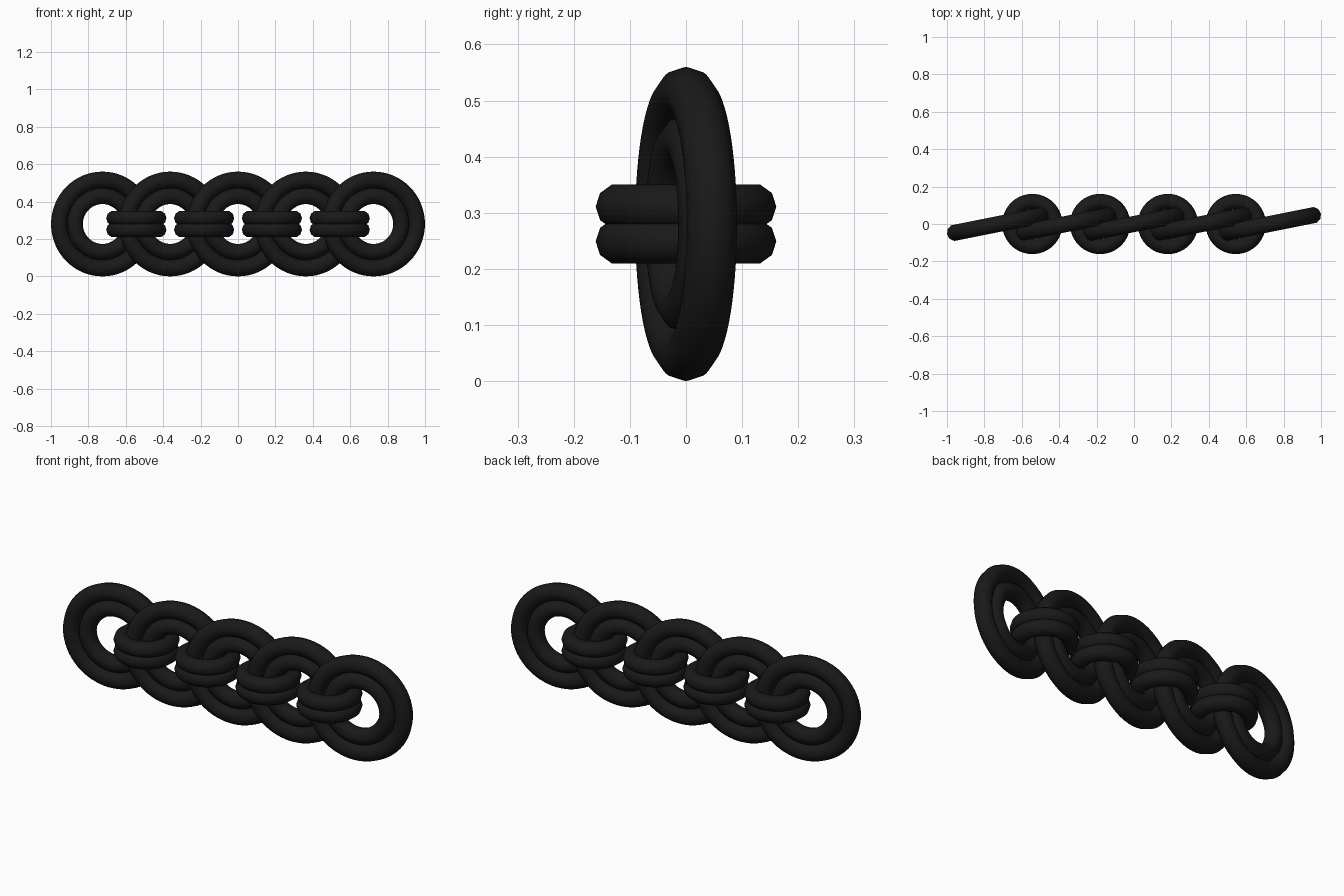
import bpy
from math import radians

if "Cube" in bpy.data.objects:
    bpy.data.objects.remove(bpy.data.objects["Cube"])

black = bpy.data.materials.new("black_metal")
black.diffuse_color = (0.01, 0.01, 0.01, 1)
black.use_nodes = True
black.node_tree.nodes["Principled BSDF"].inputs["Base Color"].default_value = black.diffuse_color


def ring(name, location, rotation, major, minor):
    bpy.ops.mesh.primitive_torus_add(
        location=location, rotation=rotation, major_segments=64,
        minor_segments=10, major_radius=major, minor_radius=minor)
    obj = bpy.context.object
    obj.name = name
    obj.data.materials.append(black)
    bpy.ops.object.shade_smooth()
    return obj


PITCH = 0.3625
MID_Z = 0.28
UPRIGHT = (radians(90), 0, radians(11.3))

# Five upright links, each an outer ring with a smaller ring nested inside
for i in range(5):
    x = (i - 2) * PITCH
    ring(f"outer_link_{i + 1}", (x, 0, MID_Z), UPRIGHT, 0.235, 0.045)
    ring(f"inner_link_{i + 1}", (x, 0, MID_Z), UPRIGHT, 0.150, 0.0435)

# Four pairs of flat connecting rings between neighbouring links
for i in range(4):
    x = (i - 1.5) * PITCH
    for label, dz in (("lower", -0.031), ("upper", 0.031)):
        ring(f"{label}_connector_{i + 1}", (x, 0, MID_Z + dz), (0, 0, 0), 0.120, 0.041)
